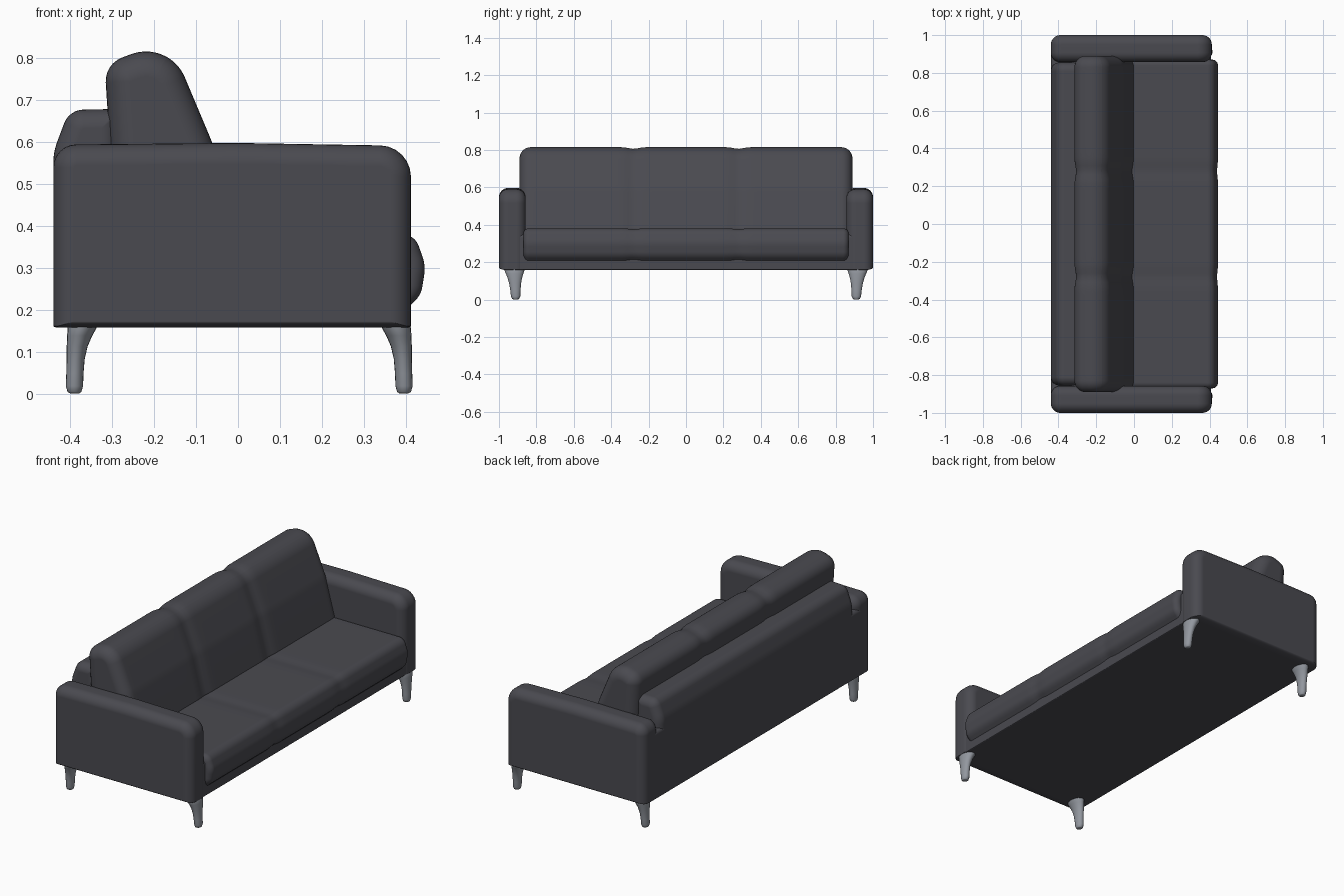
import bpy, bmesh, math
from mathutils import Vector

if "Cube" in bpy.data.objects:
    bpy.data.objects.remove(bpy.data.objects["Cube"])


def material(name, rgb):
    m = bpy.data.materials.new(name)
    m.diffuse_color = (*rgb, 1)
    m.use_nodes = True
    m.node_tree.nodes["Principled BSDF"].inputs["Base Color"].default_value = m.diffuse_color
    return m


fabric = material("charcoal fabric", (0.068, 0.068, 0.08))
metal = material("grey metal", (0.29, 0.31, 0.345))


def rounded(corners, inset, steps=6):
    """Inset a clockwise (x, z, radius) polygon and round its corners."""
    pts, n = [], len(corners)
    for i in range(n):
        p, a, b = (Vector(corners[k % n][:2]) for k in (i, i - 1, i + 1))
        d1, d2 = (p - a).normalized(), (b - p).normalized()
        n1, n2 = Vector((d1.y, -d1.x)), Vector((d2.y, -d2.x))   # inward normals
        miter = (n1 + n2) / (1 + n1.dot(n2))
        q = p + miter * inset
        r = max(corners[i][2] - inset, 0.002)
        centre = q + miter * r
        turn = -math.atan2(d1.x * d2.y - d1.y * d2.x, d1.dot(d2))
        for s in range(steps + 1):
            t = -turn * s / steps
            c, sn = math.cos(t), math.sin(t)
            out = -n1
            x = centre.x + r * (out.x * c - out.y * sn)
            z = centre.y + r * (out.x * sn + out.y * c)
            if corners[i][1] < 0.19:                 # keep the underside flat
                z = 0.157 + 0.3 * (z - 0.157)
            pts.append((x, z))
    return pts


def loft(name, rings, mat, angle=40):
    bm = bmesh.new()
    loops = [[bm.verts.new(p) for p in ring] for ring in rings]
    for a, b in zip(loops, loops[1:]):
        for i in range(len(a)):
            j = (i + 1) % len(a)
            bm.faces.new((a[i], a[j], b[j], b[i]))
    bm.faces.new(loops[0])
    bm.faces.new(loops[-1])
    bmesh.ops.recalc_face_normals(bm, faces=bm.faces)
    me = bpy.data.meshes.new(name)
    bm.to_mesh(me)
    bm.free()
    me.materials.append(mat)
    ob = bpy.data.objects.new(name, me)
    bpy.context.collection.objects.link(ob)
    bpy.ops.object.select_all(action='DESELECT')
    ob.select_set(True)
    bpy.context.view_layer.objects.active = ob
    bpy.ops.object.shade_smooth_by_angle(angle=math.radians(angle))
    ob.modifiers.new("weighted normals", 'WEIGHTED_NORMAL').keep_sharp = True
    return ob


def pillow(name, corners, y0, y1, r, seam=0.0):
    """Extrude a rounded profile along y with rounded ends and soft seams."""
    ends = [(r * (1 - math.cos(a)), r * (1 - math.sin(a)))
            for a in (math.pi / 2 * k / 7 for k in range(8))]
    spans = [(y0 + t, d) for t, d in ends]
    if seam:
        n = 70
        for k in range(1, n):
            y = y0 + r + (y1 - y0 - 2 * r) * k / n
            dent = sum(math.exp(-((y - s) / 0.035) ** 2) for s in (-0.28, 0.28))
            spans.append((y, seam * dent))
    spans += [(y1 - t, d) for t, d in reversed(ends)]
    rings = [[(x, y, z) for x, z in rounded(corners, d)] for y, d in spans]
    return loft(name, rings, fabric)


# Arms
arm = [(-0.44, 0.157, 0.015), (-0.44, 0.593, 0.055),
       (0.0, 0.597, 0.1), (0.412, 0.59, 0.075), (0.412, 0.157, 0.015)]
pillow("left_arm", arm, -1.0, -0.857, 0.05)
pillow("right_arm", arm, 0.857, 1.0, 0.05)

# Frame base and back
pillow("base", [(-0.43, 0.157, 0.01), (-0.43, 0.35, 0.01),
                (0.408, 0.35, 0.02), (0.408, 0.157, 0.012)], -0.95, 0.95, 0.01)
pillow("back_panel", [(-0.44, 0.157, 0.015), (-0.44, 0.53, 0.02),
                      (-0.33, 0.53, 0.02), (-0.33, 0.157, 0.01)], -0.95, 0.95, 0.01)
pillow("back_rest", [(-0.44, 0.157, 0.015), (-0.44, 0.575, 0.15),
                     (-0.402, 0.676, 0.05), (-0.28, 0.678, 0.03),
                     (-0.28, 0.157, 0.01)], -0.855, 0.855, 0.045)

# Seat cushions, joined with shallow seams
pillow("seat", [(-0.25, 0.2, 0.02), (-0.25, 0.381, 0.02), (0.42, 0.381, 0.045),
                (0.447, 0.305, 0.09), (0.436, 0.235, 0.06), (0.40, 0.2, 0.02)],
       -0.87, 0.87, 0.03, 0.005)

# Leaning back cushions, joined with seams
pillow("back_cushions", [(-0.29, 0.36, 0.02), (-0.318, 0.785, 0.06),
                         (-0.21, 0.825, 0.1), (-0.14, 0.785, 0.1),
                         (-0.06, 0.595, 0.3), (0.004, 0.36, 0.02)],
       -0.89, 0.89, 0.06, 0.009)

# Legs: (z, x inner, x outer, y inner, y outer), flaring into the frame
leg = [(0.002, 0.385, 0.405, 0.900, 0.922), (0.006, 0.379, 0.412, 0.892, 0.930),
       (0.020, 0.375, 0.416, 0.886, 0.936), (0.050, 0.374, 0.415, 0.885, 0.939),
       (0.085, 0.371, 0.414, 0.882, 0.945), (0.115, 0.364, 0.414, 0.877, 0.953),
       (0.140, 0.353, 0.413, 0.870, 0.963), (0.158, 0.343, 0.412, 0.864, 0.971),
       (0.175, 0.340, 0.405, 0.864, 0.971)]
for end, sx, shift in (("front", 1, 0.0), ("back", -1, 0.006)):
    for side, sy in (("left", -1), ("right", 1)):
        rings = []
        for z, xa, xb, ya, yb in leg:
            ring = []
            for k in range(20):
                a = math.tau * k / 20
                x = (xa + xb) / 2 - shift + (xb - xa) / 2 * math.cos(a)
                y = (ya + yb) / 2 + (yb - ya) / 2 * math.sin(a)
                ring.append((sx * x, sy * y, z - 0.002))
            rings.append(ring)
        loft(f"{end}_{side}_leg", rings, metal, 60)
